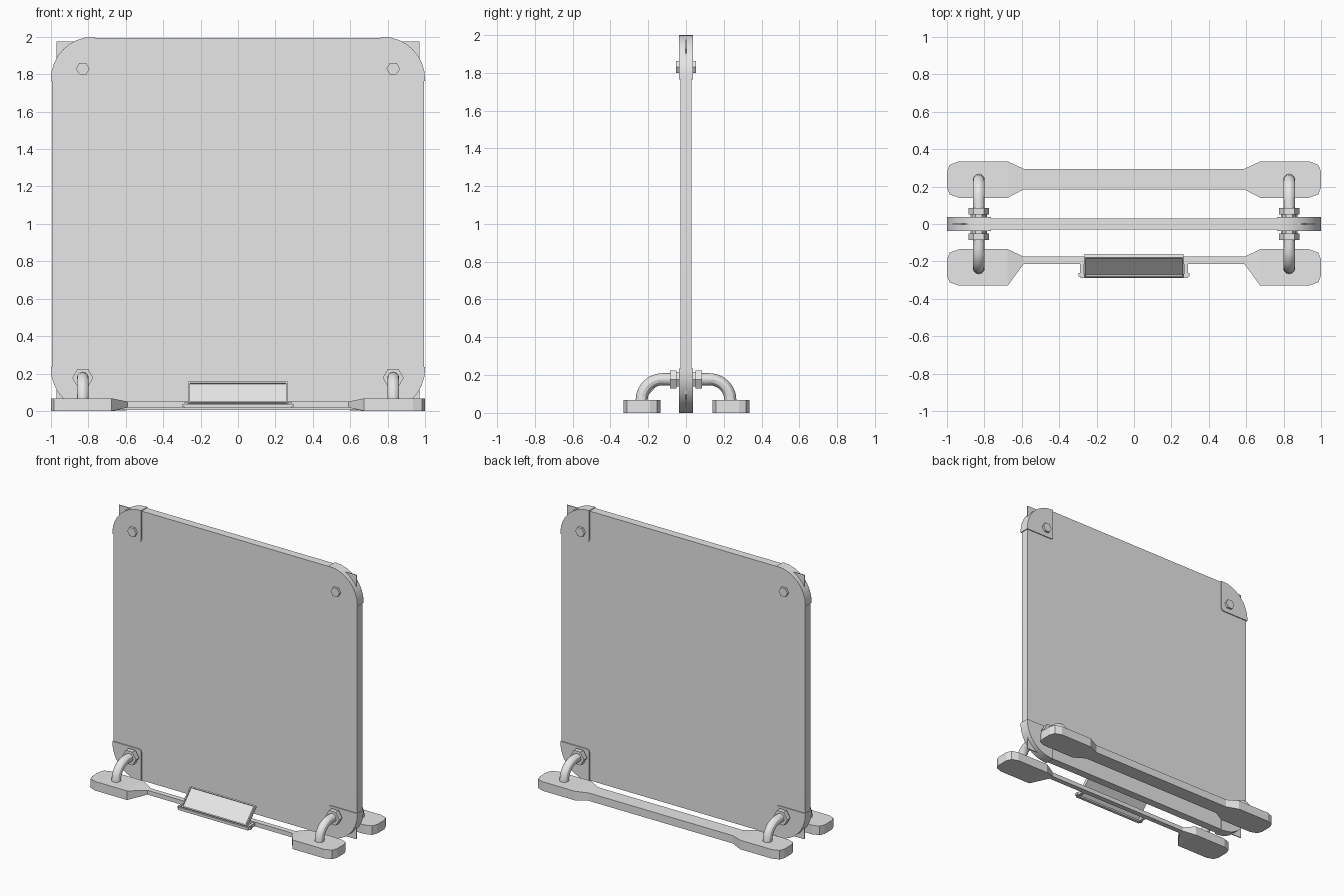
import bpy
import bmesh
from math import sin, cos, pi, radians
from mathutils import Matrix, Vector

cube = bpy.data.objects.get("Cube")
if cube:
    bpy.data.objects.remove(cube, do_unlink=True)

GREY = (0.8, 0.8, 0.8, 1)
grey = bpy.data.materials.new("plain_grey")
grey.use_nodes = True
grey.diffuse_color = GREY
grey.node_tree.nodes["Principled BSDF"].inputs["Base Color"].default_value = GREY


def add(name, bm, smooth=True):
    """Turn a bmesh into a named object."""
    bmesh.ops.recalc_face_normals(bm, faces=bm.faces)
    mesh = bpy.data.meshes.new(name)
    bm.to_mesh(mesh)
    bm.free()
    mesh.materials.append(grey)
    obj = bpy.data.objects.new(name, mesh)
    bpy.context.collection.objects.link(obj)
    if smooth:
        bpy.ops.object.select_all(action="DESELECT")
        obj.select_set(True)
        bpy.context.view_layer.objects.active = obj
        bpy.ops.object.shade_smooth_by_angle(angle=radians(30))
    return obj


def loft(name, rings, smooth=True):
    """Skin closed rings of points and cap both ends."""
    bm = bmesh.new()
    loops = [[bm.verts.new(p) for p in ring] for ring in rings]
    n = len(loops[0])
    for a, b in zip(loops, loops[1:]):
        for i in range(n):
            j = (i + 1) % n
            bm.faces.new((a[i], a[j], b[j], b[i]))
    bm.faces.new(loops[0])
    bm.faces.new(loops[-1])
    return add(name, bm, smooth)


def slab(name, outline, half):
    """Extrude an x-z outline evenly through y."""
    return loft(name, [[(x, y, z) for x, z in outline] for y in (-half, half)])


def box(name, x0, x1, y0, y1, z0, z1):
    return loft(name, [[(x0, y0, z), (x1, y0, z), (x1, y1, z), (x0, y1, z)]
                       for z in (z0, z1)], False)


def arc(cx, cz, r, start, steps=8):
    return [(cx + r * cos(start + pi / 2 * i / steps),
             cz + r * sin(start + pi / 2 * i / steps)) for i in range(steps + 1)]


def hexagon(name, x, z, r, y0, y1):
    return loft(name, [[(x + r * cos(pi / 3 * i), y, z + r * sin(pi / 3 * i))
                        for i in range(6)] for y in (y0, y1)], False)


# Main board with rounded corners, and the thin square core inside it
H, R = 0.994, 0.22
C = H - R
board = []
for k, (sx, sz) in enumerate(((1, 1), (-1, 1), (-1, -1), (1, -1))):
    board += arc(sx * C, 1 + sz * C, R, k * pi / 2)
slab("board", board, 0.03)
box("board_core", -0.97, 0.97, -0.003, 0.003, 0.025, 1.975)

for sx, side in ((1, "left"), (-1, "right")):
    # Corner caps, each a quarter-rounded plate wrapping the board
    for sz, level in ((1, "top"), (-1, "bottom")):
        cap = arc(0.775, 0.775, 0.225, 0)
        cap += [(0.765, 1), (0.765, 0.785)]
        cap += [(0.77, 0.77), (0.785, 0.765), (1, 0.765)]
        slab(f"{level}_{side}_corner_cap",
             [(sx * x, 1 + sz * z) for x, z in cap], 0.037)

    x = sx * 0.83
    hexagon(f"top_{side}_bolt", x, 1.83, 0.036, -0.054, 0.054)

    for sy, end in ((-1, "front"), (1, "back")):
        # Nut holding the leg to the corner cap
        hexagon(f"{end}_{side}_washer", x, 0.177, 0.044, sy * 0.03, sy * 0.055)
        hexagon(f"{end}_{side}_nut", x, 0.177, 0.056, sy * 0.05, sy * 0.085)

        # Bent tube leg: straight out, then a quarter turn down into the foot
        path = [(0.0, 0.178, 0.0)]
        for i in range(7):
            t = pi / 2 * i / 6
            path.append((0.125 + 0.11 * sin(t), 0.068 + 0.11 * cos(t), t))
        path.append((0.235, 0.04, pi / 2))
        rings = []
        for y, z, t in path:
            ring = []
            for k in range(12):
                a = 2 * pi * k / 12
                out = 0.032 * sin(a)
                ring.append((x + 0.032 * cos(a),
                             sy * (y + out * sin(t)), z + out * cos(t)))
            rings.append(ring)
        loft(f"{end}_{side}_tube_leg", rings)


def base(name, y0, y1, bar):
    """Wide feet at both ends, tapering to a bar between them."""
    top = 0.067
    half = [(1.0, y0 + 0.055, y1 - 0.055, 0, top),
            (0.985, y0 + 0.018, y1 - 0.018, 0, top),
            (0.935, y0, y1, 0, top),
            (0.675, y0, y1, 0, top),
            (0.59, *bar)]
    sections = half + [(-s[0], *s[1:]) for s in reversed(half)]
    loft(name, [[(x, a, lo), (x, b, lo), (x, b, hi), (x, a, hi)]
                for x, a, b, lo, hi in sections], False)


base("front_base", -0.33, -0.135, (-0.213, -0.175, 0.018, 0.05))
base("back_base", 0.14, 0.335, (0.185, 0.295, 0.004, 0.062))

# Tilted tray: a box with its front face inset and pushed in
bm = bmesh.new()
bmesh.ops.create_cube(bm, size=1)
bmesh.ops.scale(bm, vec=(0.53, 0.154, 0.028), verts=bm.verts)
bm.faces.ensure_lookup_table()
bm.normal_update()
face = max(bm.faces, key=lambda f: f.normal.z)
bmesh.ops.inset_region(bm, faces=[face], thickness=0.012)
inner = bmesh.ops.extrude_face_region(bm, geom=[face])
bmesh.ops.translate(bm, vec=(0, 0, -0.01),
                    verts=[v for v in inner["geom"] if isinstance(v, bmesh.types.BMVert)])
bmesh.ops.delete(bm, geom=[face], context="FACES")
turn = Matrix.Translation(Vector((0, -0.223, 0.091))) @ Matrix.Rotation(radians(46), 4, "X")
bmesh.ops.transform(bm, matrix=turn, verts=bm.verts)
add("tilted_tray", bm, False)

# Tray holder: two arms from the front bar and a lip across them
for sx, side in ((1, "left"), (-1, "right")):
    box(f"{side}_tray_arm", sx * 0.268, sx * 0.288, -0.28, -0.2, 0.02, 0.044)
    box(f"{side}_tray_tab", sx * 0.28, sx * 0.298, -0.282, -0.262, 0.02, 0.038)
box("tray_lip", -0.285, 0.285, -0.29, -0.268, 0.016, 0.036)
